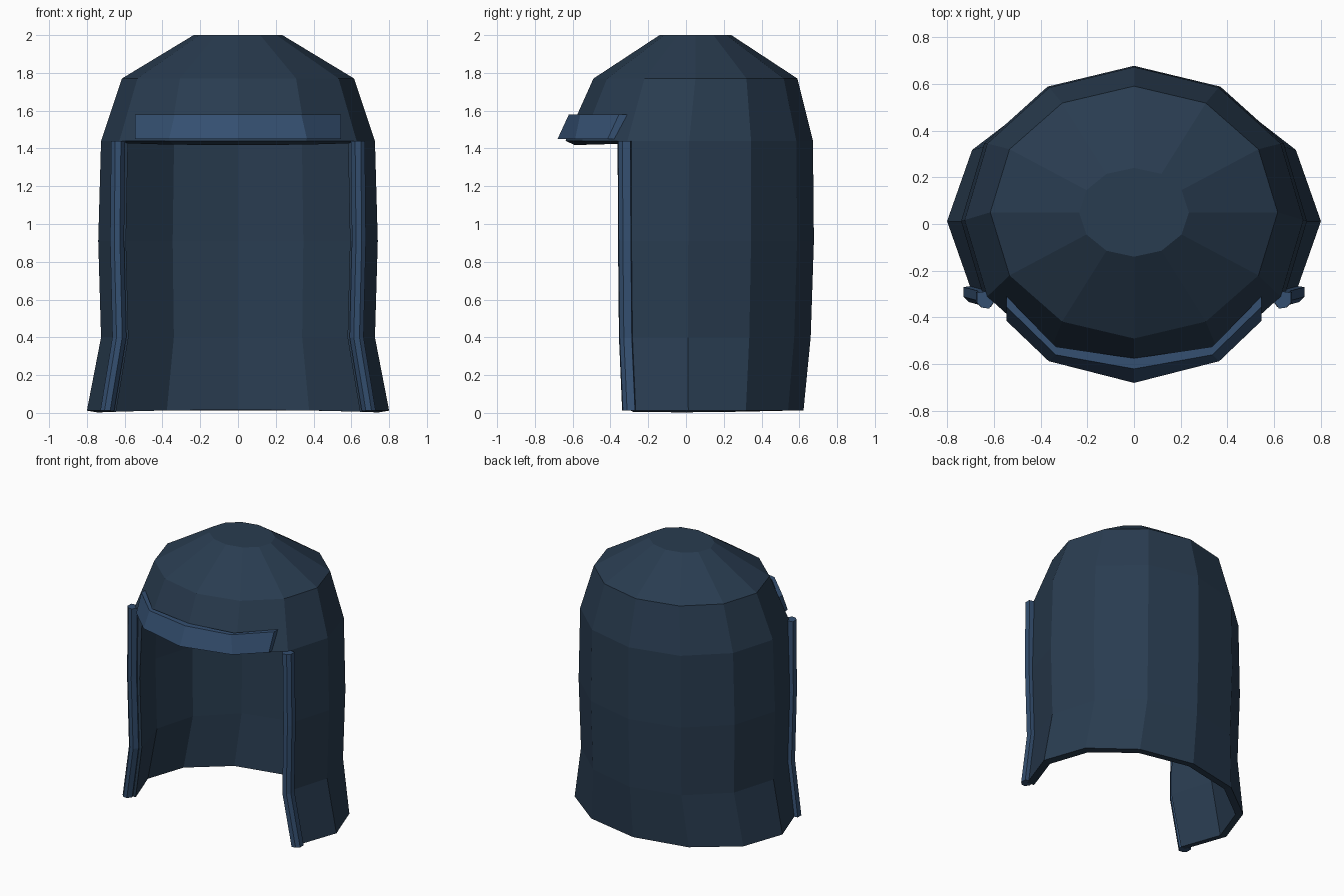
import bpy, math

if "Cube" in bpy.data.objects:
    bpy.data.objects.remove(bpy.data.objects["Cube"])


def material(name, rgb):
    m = bpy.data.materials.new(name)
    m.diffuse_color = (*rgb, 1)
    m.use_nodes = True
    m.node_tree.nodes["Principled BSDF"].inputs["Base Color"].default_value = m.diffuse_color
    return m


navy = material("dark_navy", (0.022, 0.045, 0.08))
blue = material("trim_blue", (0.035, 0.08, 0.165))


def add_object(name, verts, faces, mat):
    me = bpy.data.meshes.new(name)
    me.from_pydata(verts, [], faces)
    me.validate()
    me.materials.append(mat)
    ob = bpy.data.objects.new(name, me)
    bpy.context.collection.objects.link(ob)
    return ob


def fix_normals(ob):
    import bmesh
    bm = bmesh.new()
    bm.from_mesh(ob.data)
    bmesh.ops.recalc_face_normals(bm, faces=bm.faces)
    bm.to_mesh(ob.data)
    bm.free()


def loft(name, sections, mat):
    """Skin a list of closed cross-sections and cap both ends."""
    n = len(sections[0])
    verts = [p for s in sections for p in s]
    faces = [(i * n + j, i * n + (j + 1) % n, (i + 1) * n + (j + 1) % n, (i + 1) * n + j)
             for i in range(len(sections) - 1) for j in range(n)]
    faces += [tuple(range(n)), tuple(range(len(verts) - n, len(verts)))]
    ob = add_object(name, verts, faces, mat)
    fix_normals(ob)
    return ob


# Hood shell: twelve-sided rings (z, x radius, y radius, y centre), open at the front below the brow
N = 12
rings = [(2.0, 0.235, 0.19, 0.05), (1.77, 0.615, 0.54, 0.05), (1.44, 0.725, 0.655, 0.017),
         (0.91, 0.74, 0.665, 0.012), (0.40, 0.725, 0.65, 0.01), (0.012, 0.80, 0.61, 0.012)]
verts, faces = [], [tuple(reversed(range(N)))]
for z, rx, ry, cy in rings:
    for k in range(N):
        a = 2 * math.pi * k / N          # 0 = back, pi = front
        verts.append((rx * math.sin(a), cy + ry * math.cos(a), z))
for r in range(len(rings) - 1):
    for k in range(N):
        if r >= 2 and 4 <= k <= 7:       # face opening
            continue
        k2 = (k + 1) % N
        faces.append((r * N + k, r * N + k2, (r + 1) * N + k2, (r + 1) * N + k))
# Drop the unused opening vertices by re-indexing
used = sorted({i for f in faces for i in f})
remap = {old: new for new, old in enumerate(used)}
shell = add_object("hood_shell", [verts[i] for i in used],
                   [tuple(remap[i] for i in f) for f in faces], navy)
fix_normals(shell)
solid = shell.modifiers.new("thickness", 'SOLIDIFY')
solid.thickness = 0.05
solid.offset = -1
solid.use_even_offset = True

# Brow brim: sloped strip (x, top inner y, top outer y, bottom outer y, bottom inner y)
half = [(0.545, 0.545, -0.31, -0.355, -0.415, -0.37),
        (0.335, 0.365, -0.525, -0.56, -0.587, -0.545),
        (0, 0, -0.575, -0.62, -0.68, -0.63)]
half += [(-s[0], -s[1], *s[2:]) for s in reversed(half[:2])]
loft("brow_brim", [[(xt, ti, 1.58), (xt, to, 1.58), (xb, bo, 1.45), (xb, bi, 1.45)]
                   for xt, xb, ti, to, bo, bi in half], blue)

# Edge trims: faceted strip along each side of the opening
path = [(0.635, -0.322, 1.44), (0.64, -0.32, 0.91), (0.628, -0.315, 0.40), (0.692, -0.298, 0.012)]
section = [(-0.037, -0.008), (-0.015, -0.04), (0.015, -0.036),
           (0.037, -0.014), (0.037, 0.028), (-0.02, 0.036)]
for side, name in ((1, "right_edge_trim"), (-1, "left_edge_trim")):
    loft(name, [[(side * (x + dx), y + dy, z) for dx, dy in section] for x, y, z in path], blue)
